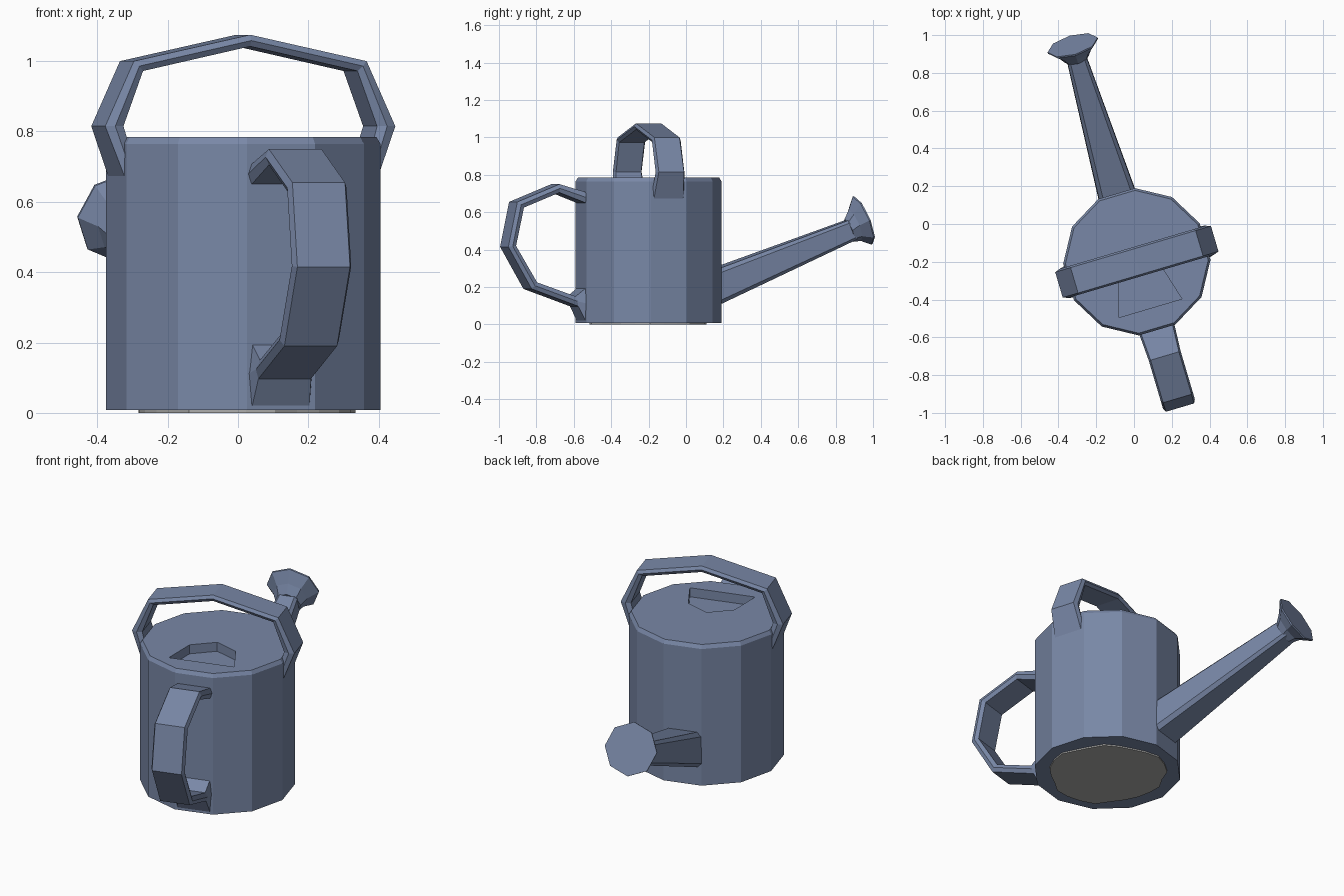
import bpy, bmesh, math, random
from mathutils import Matrix, Vector

if "Cube" in bpy.data.objects:
    bpy.data.objects.remove(bpy.data.objects["Cube"])

ROT = math.radians(16.5)
PLACE = Matrix.Translation((0.015, -0.2, 0)) @ Matrix.Rotation(ROT, 4, 'Z')


def material(name, col):
    m = bpy.data.materials.new(name)
    m.diffuse_color = (*col, 1)
    m.use_nodes = True
    m.node_tree.nodes["Principled BSDF"].inputs["Base Color"].default_value = m.diffuse_color
    return m


BLUE = material("slate_blue", (0.19, 0.245, 0.385))
GREY = material("underside_grey", (0.42, 0.42, 0.41))


def loft(name, rings, mat=BLUE):
    """Skin a list of equal-length point rings and cap both ends."""
    bm = bmesh.new()
    vs = [[bm.verts.new(p) for p in r] for r in rings]
    n = len(rings[0])
    for a, b in zip(vs, vs[1:]):
        for i in range(n):
            j = (i + 1) % n
            bm.faces.new((a[i], a[j], b[j], b[i]))
    bm.faces.new(vs[0][::-1])
    bm.faces.new(vs[-1])
    bmesh.ops.recalc_face_normals(bm, faces=bm.faces)
    me = bpy.data.meshes.new(name)
    bm.to_mesh(me)
    bm.free()
    me.materials.append(mat)
    ob = bpy.data.objects.new(name, me)
    bpy.context.collection.objects.link(ob)
    ob.matrix_world = PLACE
    return ob


def polygon(r, z, n=12, phase=15):
    return [(r * math.cos(math.radians(phase + 360 * i / n)),
             r * math.sin(math.radians(phase + 360 * i / n)), z) for i in range(n)]


def strap(name, path, to3d):
    """Flat six-sided band; path rows: outer u,z, inner u,z, half width."""
    rings = []
    for uo, zo, ui, zi, w in path:
        um, zm = (uo + ui) / 2, (zo + zi) / 2
        ring = [(uo, -w, zo), (uo, w, zo), (um, w + 0.01, zm),
                (ui, w, zi), (ui, -w, zi), (um, -w - 0.01, zm)]
        rings.append([to3d(*p) for p in ring])
    return loft(name, rings)


# Can body: twelve sides with a small chamfer at the rim
body = loft("can_body", [polygon(0.39, 0.008), polygon(0.39, 0.765), polygon(0.378, 0.785)])

# Filling opening: stretched half octagon sunk into the top
arc = [(0.173 * math.cos(math.pi * i / 4), -0.256 + 0.25 * math.sin(math.pi * i / 4))
       for i in range(5)]
cutter = loft("opening_cutter", [[(x, y, z) for x, y in arc] for z in (0.735, 0.85)])
cutter.hide_render = True
bpy.context.view_layer.update()
mod = body.modifiers.new("opening", 'BOOLEAN')
mod.operation = 'DIFFERENCE'
mod.solver = 'EXACT'
mod.object = cutter
bpy.context.view_layer.objects.active = body
bpy.ops.object.modifier_apply(modifier=mod.name)
bpy.data.objects.remove(cutter)

# Carrying handle arching over the top
half = [(0.36, 0.63, 0.325, 0.64, 0.085), (0.43, 0.815, 0.376, 0.815, 0.07),
        (0.345, 1.0, 0.318, 0.972, 0.07)]
mirrored = [(-a, b, -c, d, w) for a, b, c, d, w in reversed(half)]
strap("top_handle", half + [(0, 1.075, 0, 1.042, 0.07)] + mirrored,
      lambda u, v, z: (u, v, z))

# Pouring handle at the rear
rear = [(0.35, 0.70, 0.35, 0.64, 0.088), (0.52, 0.75, 0.52, 0.705, 0.078),
        (0.755, 0.655, 0.718, 0.625, 0.078), (0.805, 0.415, 0.762, 0.42, 0.078),
        (0.675, 0.19, 0.645, 0.225, 0.078), (0.415, 0.097, 0.43, 0.15, 0.078),
        (0.37, 0.008, 0.355, 0.21, 0.086)]
strap("rear_handle", rear, lambda u, v, z: (v, -u, z))

# Spout: bevelled square tube tapering upward
TILT = math.radians(22)
AXIS = Vector((0, math.cos(TILT), math.sin(TILT)))
UP = Vector((0, -math.sin(TILT), math.cos(TILT)))


def tilted(center, pts):
    return [Vector(center) + Vector((1, 0, 0)) * a + UP * b for a, b in pts]


def bevelled(w, h, c):
    return [(w, h - c), (w - c, h), (c - w, h), (-w, h - c),
            (-w, c - h), (c - w, -h), (w - c, -h), (w, c - h)]


loft("spout", [tilted((0, 0.33, 0.187), bevelled(0.102, 0.092, 0.022)),
               tilted((0, 1.135, 0.508), bevelled(0.052, 0.056, 0.014))])

# Sprinkler head: flared octagon
head = []
for y, z, r in ((1.118, 0.503, 0.066), (1.15, 0.53, 0.09), (1.19, 0.555, 0.138), (1.197, 0.558, 0.138)):
    head.append(tilted((0, y, z), [p[:2] for p in polygon(r, 0, 8, 0)]))
loft("sprinkler_head", head)

# Worn patch under the base
random.seed(4)
edge = [(x * k, y * k) for x, y, _ in polygon(1, 0, 24, 0)
        for k in [random.uniform(0.285, 0.325)]]
loft("base_patch", [[(x, y, z) for x, y in edge] for z in (0.0, 0.009)], GREY)
